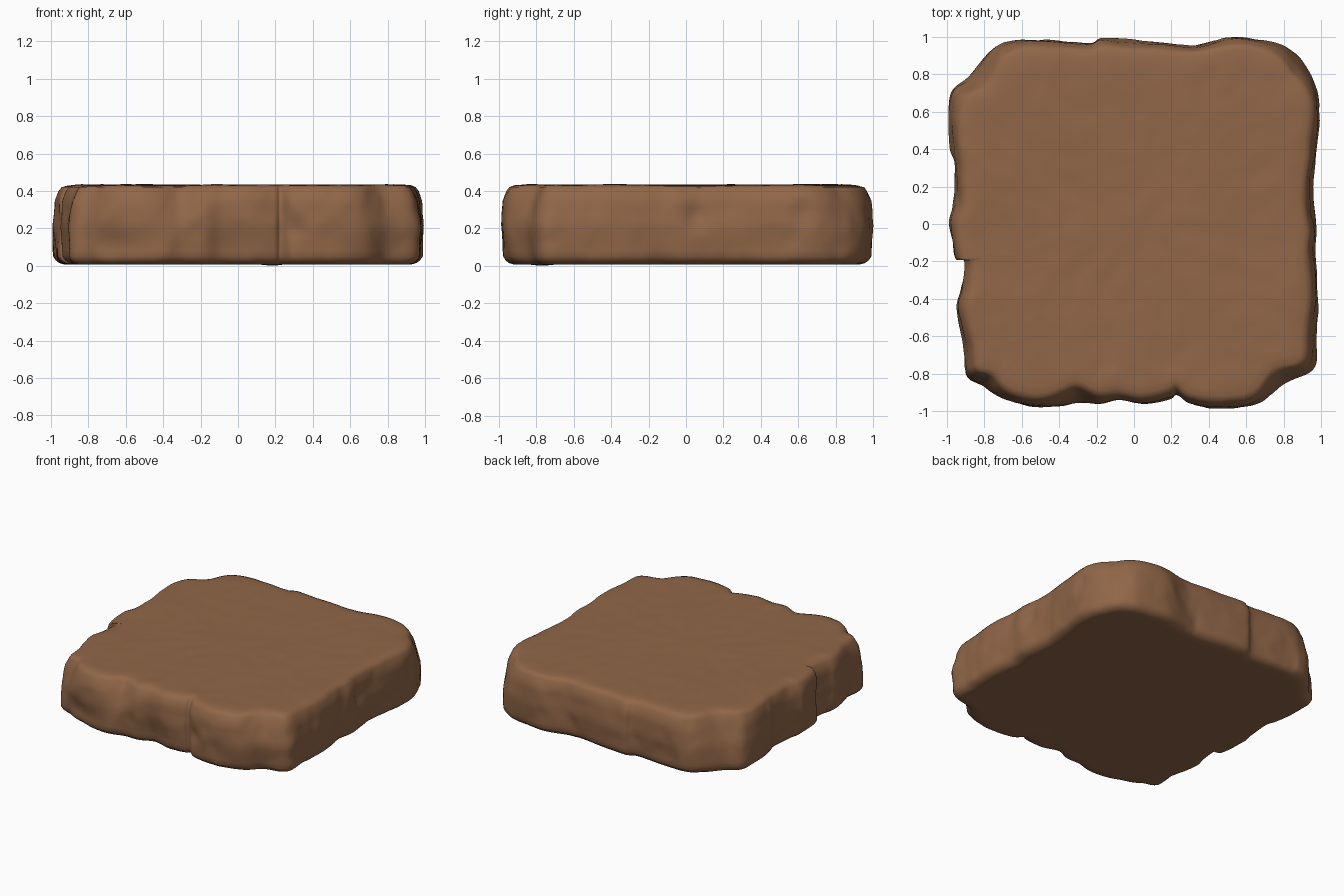
import bpy
import bmesh
import math
from mathutils import Vector, noise

cube = bpy.data.objects.get("Cube")
if cube:
    bpy.data.objects.remove(cube, do_unlink=True)

# Rough stone outline, counter-clockwise, in hundredths
OUTLINE = [
    (-92, -82), (-82, -89), (-70, -96), (-43, -99), (-30, -96), (-18, -97),
    (-8, -95), (5, -97), (19, -94), (23, -92), (30, -97), (45, -99), (65, -98),
    (80, -91), (98, -79), (98, -60), (99, -40), (97, -15), (98, 0), (96, 20),
    (98, 40), (100, 60), (97, 76), (90, 89), (80, 96), (65, 99), (50, 100),
    (30, 96), (15, 97), (-15, 100), (-25, 97), (-50, 99), (-65, 99), (-76, 95),
    (-90, 81), (-100, 69), (-99, 42), (-96, 30), (-97, 10), (-99, 0),
    (-97, -18), (-92, -20), (-93, -35), (-95, -45), (-92, -65),
]
STEPS = 8
BASE, TOP = 0.008, 0.432

# Inward dents: centre x, y, z, radius, depth
DENTS = [
    (0.85, -0.85, 0.43, 0.20, 0.09), (0.85, -0.88, 0.05, 0.16, 0.06),
    (-0.85, -0.85, 0.43, 0.20, 0.06), (-0.70, -0.95, 0.10, 0.12, 0.05),
    (-0.90, 0.80, 0.43, 0.25, 0.07), (0.88, 0.88, 0.43, 0.16, 0.05),
    (-0.05, -0.96, 0.06, 0.15, 0.04), (0.30, -0.97, 0.20, 0.06, 0.03),
    (-0.36, -0.95, 0.43, 0.12, 0.06), (0.97, 0.05, 0.27, 0.07, 0.03),
    (0.98, 0.62, 0.27, 0.07, 0.02), (-0.93, -0.22, 0.20, 0.10, 0.02),
]


def smooth_loop(points, steps):
    """Closed curve through the points."""
    loop, n = [], len(points)
    for i in range(n):
        a, b, c, d = (Vector(points[(i + k) % n]) / 100 for k in (-1, 0, 1, 2))
        for s in range(steps):
            t = s / steps
            loop.append(0.5 * (2 * b + (c - a) * t + (2 * a - 5 * b + 4 * c - d) * t ** 2
                               + (3 * b - a - 3 * c + d) * t ** 3))
    return loop


def bump(p, centre, radius):
    return math.exp(-((p - Vector(centre)).length / radius) ** 2)


def side_point(edge, inset, z):
    """Move an outline point inwards by the edge rounding, dents and roughness."""
    inward = -Vector((edge.x ** 3, edge.y ** 3)).normalized()
    p = Vector((edge.x, edge.y, z))
    inset += sum(depth * bump(p, (x, y, h), r) for x, y, h, r, depth in DENTS)
    inset += 0.022 * max(0, noise.noise(p * 4)) + 0.009 * max(0, noise.noise(p * 11))
    return Vector((*(edge + inward * inset), z))


def top_height(p):
    rough = 0.005 * noise.noise(p * 3) + 0.003 * noise.noise(p * 9)
    lip = 0.010 * max(0, noise.noise(p * 4 + Vector((3, 1, 0)))) if p.y < -0.8 else 0
    return TOP + rough + lip


# Cross-section rings: bottom, wall, then top
loop = smooth_loop(OUTLINE, STEPS)
wall = [(0.070, BASE), (0.045, 0.015), (0.025, 0.03)]
wall += [(0.012 * abs(i - 5) / 5, 0.05 + 0.033 * i) for i in range(10)]
wall += [(0.020, 0.375), (0.030, 0.40), (0.045, 0.42), (0.070, TOP)]
rings = [[side_point(e, inset, z) for e in loop] for inset, z in wall]

shrink = [1 - i / 22 for i in range(1, 22)]
floor_rings, top_rings = [], []
for s in shrink:
    ring = []
    for p in rings[0]:
        q = Vector((p.x * s, p.y * s, BASE))
        q.z -= BASE * bump(q, (0.18, -0.77, BASE), 0.05)
        ring.append(q)
    floor_rings.insert(0, ring)
    ring = []
    for p in rings[-1]:
        q = Vector((p.x * s, p.y * s, TOP))
        q.z = top_height(q)
        ring.append(q)
    top_rings.append(ring)
for p in rings[-1]:
    p.z = top_height(p) - 0.004
rings = floor_rings + rings + top_rings

# Skin the rings
bm = bmesh.new()
rows = [[bm.verts.new(p) for p in ring] for ring in rings]
n = len(loop)
for low, high in zip(rows, rows[1:]):
    for i in range(n):
        j = (i + 1) % n
        bm.faces.new((low[i], low[j], high[j], high[i]))
bm.faces.new(reversed(rows[0]))
bm.faces.new(rows[-1])
mesh = bpy.data.meshes.new("stone_slab")
bm.to_mesh(mesh)
bm.free()

# Single earthy brown
brown = bpy.data.materials.new("earthy_brown")
brown.use_nodes = True
colour = (0.283, 0.135, 0.065, 1)
brown.diffuse_color = colour
brown.node_tree.nodes["Principled BSDF"].inputs["Base Color"].default_value = colour
mesh.materials.append(brown)

slab = bpy.data.objects.new("stone_slab", mesh)
bpy.context.collection.objects.link(slab)
bpy.context.view_layer.objects.active = slab
slab.select_set(True)
bpy.ops.object.shade_smooth_by_angle(angle=math.radians(50))
